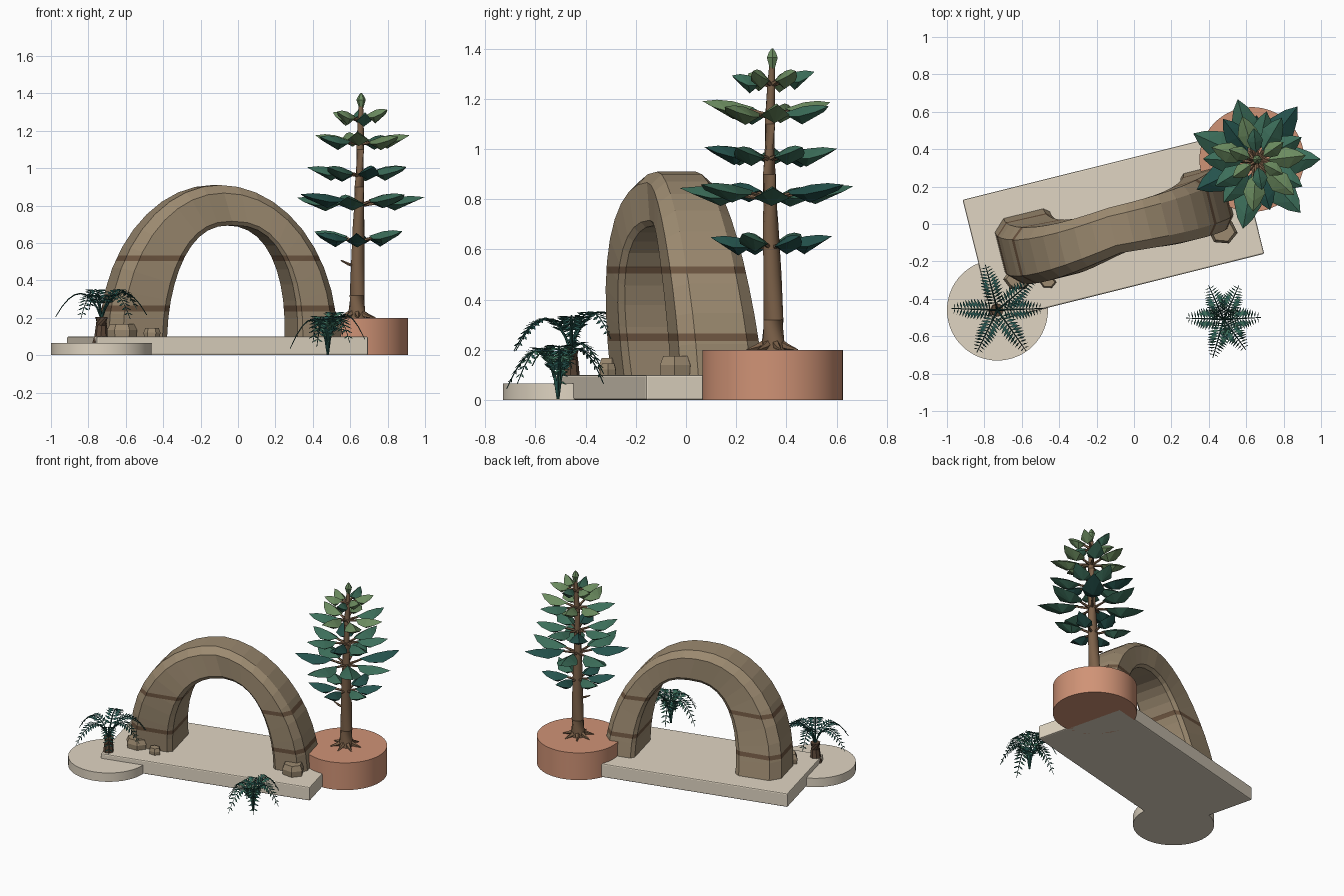
import bpy, bmesh, math, random
from math import sin, cos, pi, radians
from mathutils import Vector, Matrix

random.seed(4)
cube = bpy.data.objects.get("Cube")
if cube:
    bpy.data.objects.remove(cube)


def material(name, code):
    rgb = [int(code[i:i + 2], 16) / 255 for i in (0, 2, 4)]
    lin = [c / 12.92 if c < 0.04 else ((c + 0.055) / 1.055) ** 2.4 for c in rgb]
    m = bpy.data.materials.new(name)
    m.use_nodes = True
    m.diffuse_color = (*lin, 1)
    m.node_tree.nodes["Principled BSDF"].inputs["Base Color"].default_value = (*lin, 1)
    return m


STONE = material("pale stone", "E0D5C2")
ROCK = material("brown rock", "9C8A70")
BAND = material("dark rock band", "6E5641")
CLAY = material("terracotta", "D09376")
BARK = material("bark", "7C6149")
DARK = material("deep green", "24524C")
MID = material("leaf green", "3C6E5A")
LIGHT = material("light green", "6C8C60")
STUMP = material("dark bark", "5C4838")


def finish(name, bm, mats, smooth=False, bevel=0):
    bmesh.ops.recalc_face_normals(bm, faces=bm.faces[:])
    me = bpy.data.meshes.new(name)
    bm.to_mesh(me)
    bm.free()
    ob = bpy.data.objects.new(name, me)
    bpy.context.collection.objects.link(ob)
    for m in mats:
        me.materials.append(m)
    if bevel:
        b = ob.modifiers.new("bevel", "BEVEL")
        b.width, b.segments, b.limit_method = bevel, 2, "ANGLE"
    if smooth:
        bpy.ops.object.select_all(action="DESELECT")
        ob.select_set(True)
        bpy.context.view_layer.objects.active = ob
        bpy.ops.object.shade_smooth_by_angle(angle=radians(42))
    return ob


def loft(bm, rings):
    """Skin a list of equal-length point rings and cap both ends."""
    vs = [[bm.verts.new(p) for p in r] for r in rings]
    n = len(vs[0])
    for a, b in zip(vs, vs[1:]):
        for i in range(n):
            bm.faces.new((a[i], a[(i + 1) % n], b[(i + 1) % n], b[i]))
    bm.faces.new(vs[0])
    bm.faces.new(vs[-1])


def tube(bm, points, radii, n=6):
    """Tapered tube along a path."""
    points = [Vector(p) for p in points]
    rings = []
    for i, (p, r) in enumerate(zip(points, radii)):
        d = points[min(i + 1, len(points) - 1)] - points[max(i - 1, 0)]
        q = d.to_track_quat("Z", "Y")
        rings.append([p + q @ Vector((r * cos(2 * pi * k / n), r * sin(2 * pi * k / n), 0))
                      for k in range(n)])
    loft(bm, rings)


def hull(bm, points, mat=0):
    verts = [bm.verts.new(p) for p in points]
    for g in bmesh.ops.convex_hull(bm, input=verts)["geom"]:
        if isinstance(g, bmesh.types.BMFace):
            g.material_index = mat


def disc(name, x, y, r, h, mat):
    bm = bmesh.new()
    bmesh.ops.create_cone(bm, cap_ends=True, segments=64, radius1=r, radius2=r, depth=h,
                          matrix=Matrix.Translation((x, y, h / 2)))
    finish(name, bm, [mat], True)


# Base slab and round bases
PLACE = Matrix.Translation((-0.11, -0.015, 0)) @ Matrix.Rotation(radians(14), 4, "Z")
bm = bmesh.new()
bmesh.ops.create_cube(bm, size=1, matrix=PLACE @ Matrix.Translation((0, 0, 0.05))
                      @ Matrix.Diagonal((1.495, 0.67, 0.1, 1)))
finish("base_slab", bm, [STONE], False, 0.008)
disc("fern_base", -0.73, -0.46, 0.27, 0.065, STONE)
disc("tree_planter", 0.63, 0.345, 0.28, 0.2, CLAY)

# Rock arch: chamfered section swept between an inner and an outer curve
SECTION = [(1, -0.64), (1, 0.64), (0.8, 1), (0.1, 1), (0, 0.86), (0, -0.86), (0.1, -1), (0.8, -1)]
STEPS = 20
rings = []
for i in range(STEPS + 1):
    t = pi * (1 - i / STEPS)
    c, s = cos(t), max(sin(t), 0)
    outer = Vector((0.63 * c + 0.008 - 0.02 * s, 0, 0.095 + 0.815 * s))
    inner = Vector((0.05 + 0.36 * math.copysign(abs(c) ** 0.8, c), 0, 0.095 + 0.6 * s ** 0.95))
    half = 0.125 + 0.045 * (1 - s) ** 0.55
    lean = 0.045 if c < 0 else 0.022
    shift = -lean * sin(2 * min(t, pi - t)) - 0.02 * s + 0.016 * abs(c)
    rings.append([PLACE @ (inner.lerp(outer, f) + Vector((0, shift + g * half, 0)))
                  for f, g in SECTION])
bm = bmesh.new()
loft(bm, rings)
LAYERS = [(0.235, 0.265), (0.505, 0.533)]
for z in sum(LAYERS, ()):
    bmesh.ops.bisect_plane(bm, geom=bm.verts[:] + bm.edges[:] + bm.faces[:],
                           plane_co=(0, 0, z), plane_no=(0, 0, 1))
for f in bm.faces:
    z = f.calc_center_median().z
    f.material_index = int(any(a < z < b for a, b in LAYERS))
finish("rock_arch", bm, [ROCK, BAND])

# Loose rocks around the feet of the arch
for k, (x, y, rx, ry, h) in enumerate([(-0.62, -0.295, 0.08, 0.06, 0.072),
                                       (-0.46, -0.31, 0.045, 0.035, 0.05),
                                       (0.475, -0.04, 0.08, 0.07, 0.08)]):
    bm = bmesh.new()
    loft(bm, [[(x + rx * q * cos(k + a * pi / 3), y + ry * q * sin(k + a * pi / 3), 0.095 + h * w)
               for a in range(6)] for q, w in ((0.95, 0), (1, 0.55), (0.8, 1))])
    finish("loose_rock", bm, [ROCK])


# Tree trunk with roots and a broken twig
def trunk_at(z):
    return Vector((0.635 + 0.02 * (z - 0.2), 0.34 + 0.008 * sin(5 * z), z))


bm = bmesh.new()
heights = [0.19, 0.24, 0.32, 0.5, 0.7, 0.9, 1.1, 1.25, 1.36]
tube(bm, [trunk_at(z) for z in heights],
     [0.05, 0.044, 0.04, 0.036, 0.031, 0.026, 0.021, 0.016, 0.01], 12)
for k in range(7):
    a = k * 2 * pi / 7 + 0.3
    d = Vector((cos(a), sin(a), 0))
    base = trunk_at(0.2)
    tube(bm, [base + d * 0.02 + Vector((0, 0, 0.03)), base + d * 0.06 + Vector((0, 0, 0.012)),
              base + d * 0.105], [0.02, 0.013, 0.003], 5)
tube(bm, [trunk_at(0.475), (0.59, 0.335, 0.487), (0.55, 0.33, 0.507)], [0.012, 0.008, 0.004], 5)

# Leaf tiers: height, reach, leaf count, turn
TIERS = [(0.625, 0.255, 6, 0.5), (0.82, 0.365, 7, 0.0), (0.98, 0.28, 7, 0.5),
         (1.15, 0.26, 7, 0.15), (1.275, 0.165, 6, 0.6)]
leaves = bmesh.new()
for tier, (z, reach, count, turn) in enumerate(TIERS):
    for k in range(count):
        a = (k + turn + random.uniform(-0.07, 0.07)) * 2 * pi / count
        tip = reach * random.uniform(0.94, 1.05)
        start = tip * 0.24
        size = tip - start
        w = size * 0.22 + 0.014
        dz = random.uniform(-0.012, 0.012)
        spin = Matrix.Translation(trunk_at(z) + Vector((0, 0, dz))) @ Matrix.Rotation(a, 4, "Z")
        shape = [(0, 0, 0.005), (0.2, 0.65 * w, -0.01), (0.2, -0.65 * w, -0.01),
                 (0.5, w, -0.01), (0.5, -w, -0.01), (0.8, 0.55 * w, 0.008), (0.8, -0.55 * w, 0.008),
                 (0.42, 0, 0.03), (0.72, 0, 0.036), (0.4, 0, -0.042), (1, 0, 0.03)]
        mat = [[0, 0, 1], [1, 0, 1], [1, 1, 0], [2, 1, 2], [2, 1, 2]][tier][k % 3]
        hull(leaves, [spin @ Vector((start + u * size, v, h)) for u, v, h in shape], mat)
        tube(bm, [trunk_at(z - 0.02), spin @ Vector((start + 0.03, 0, 0))], [0.011, 0.006], 5)
finish("tree_trunk", bm, [BARK], True)

# Bud at the tree top
top = trunk_at(1.36)
hull(leaves, [top + Vector((r * cos(k * pi / 3), r * sin(k * pi / 3), h))
              for r, h in ((0.011, -0.04), (0.025, 0.005), (0.016, 0.025), (0.003, 0.042))
              for k in range(6)], 2)
finish("tree_leaves", leaves, [DARK, MID, LIGHT])


# Ferns: arched stems with paired pointed leaflets; fronds are (angle, tip lift)
def fern(name, origin, fronds, length, arch, bend, leaflet, pairs, mats):
    bm = bmesh.new()
    for deg, lift in fronds:
        spin = Matrix.Translation(origin) @ Matrix.Rotation(radians(deg), 4, "Z")
        reach = length * random.uniform(0.94, 1.05)

        def at(s):
            return spin @ Vector((reach * s ** bend, 0, 4 * arch * s * (1 - s) + lift * s))
        steps = [i / 8 for i in range(9)]
        tube(bm, [at(s) for s in steps], [0.006 - 0.004 * s for s in steps], 4)
        side = spin.to_3x3() @ Vector((0, 1, 0))
        for i in range(pairs):
            s = 0.2 + 0.8 * i / pairs
            p = at(s)
            ahead = (at(s + 0.02) - p).normalized()
            size = leaflet * (0.4 + 0.6 * sin(pi * min(1, 0.3 + 0.7 * i / pairs)))
            for sign in (-1, 1):
                d = (side * sign + ahead * 0.45 - Vector((0, 0, 0.08))).normalized()
                wide = ahead * size * 0.16
                quad = [p, p + d * size * 0.45 - wide, p + d * size, p + d * size * 0.45 + wide]
                f = bm.faces.new([bm.verts.new(q) for q in quad])
                f.material_index = i % len(mats)
    finish(name, bm, mats)


fern("tree_fern_fronds", Vector((-0.73, -0.46, 0.195)),
     [(105, 0.05), (40, 0.05), (2, 0.02), (-55, 0.0), (-116, 0.0), (178, 0.01)],
     0.255, 0.13, 1.15, 0.062, 12, [DARK])
fern("ground_fern_fronds", Vector((0.48, -0.51, 0.005)),
     [(66, 0.1), (114, 0.06), (178, 0.03), (-106, 0.04), (-54, 0.06), (3, 0.08)],
     0.21, 0.17, 1.35, 0.066, 12, [DARK, MID])
fern("ground_fern_centre", Vector((0.48, -0.51, 0.005)), [(30, 0.14), (145, 0.12), (-80, 0.13)],
     0.1, 0.11, 1.2, 0.045, 8, [MID, DARK])

# Short stump of the tree fern
bm = bmesh.new()
tube(bm, [(-0.735, -0.46, 0.06), (-0.732, -0.46, 0.1), (-0.73, -0.46, 0.16), (-0.73, -0.46, 0.205)],
     [0.045, 0.036, 0.03, 0.034], 8)
finish("tree_fern_stump", bm, [STUMP])
